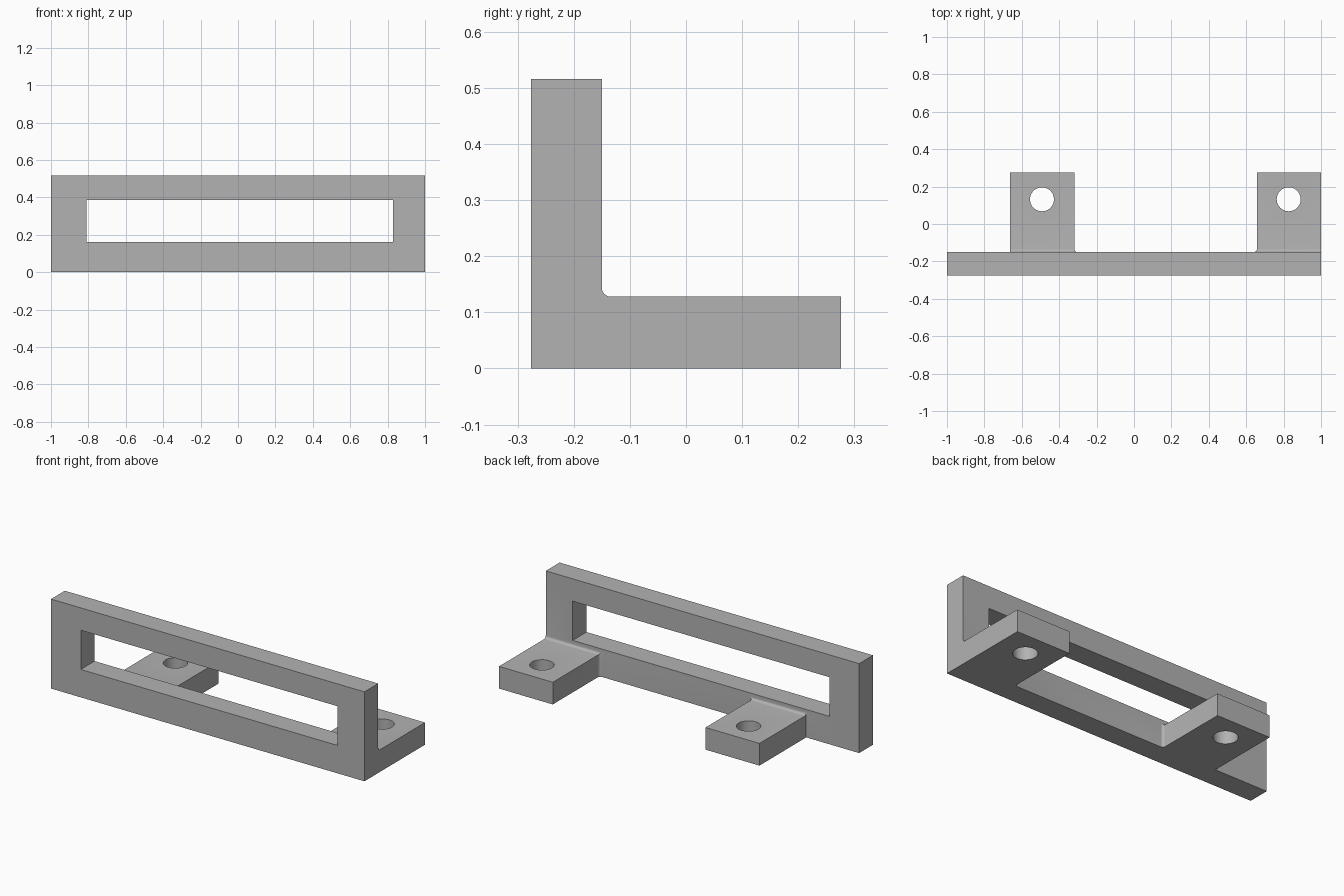
import bpy, bmesh, math
from mathutils import Matrix, Vector

if "Cube" in bpy.data.objects:
    bpy.data.objects.remove(bpy.data.objects["Cube"], do_unlink=True)

grey = bpy.data.materials.new("plain_grey")
grey.use_nodes = True
grey.diffuse_color = (0.45, 0.45, 0.45, 1)
grey.node_tree.nodes["Principled BSDF"].inputs["Base Color"].default_value = grey.diffuse_color

FRONT, PLATE_BACK, TAB_END = -0.276, -0.15, 0.276
HEIGHT, TAB_TOP = 0.516, 0.128
FILLET, STEPS = 0.016, 6


def finish(bm, name):
    bmesh.ops.recalc_face_normals(bm, faces=bm.faces)
    mesh = bpy.data.meshes.new(name)
    bm.to_mesh(mesh)
    bm.free()
    mesh.materials.append(grey)
    obj = bpy.data.objects.new(name, mesh)
    bpy.context.collection.objects.link(obj)
    return obj


def box(name, low, high):
    low, high = Vector(low), Vector(high)
    bm = bmesh.new()
    place = Matrix.Translation((low + high) / 2) @ Matrix.Diagonal((*(high - low), 1))
    bmesh.ops.create_cube(bm, size=1, matrix=place)
    return finish(bm, name)


def cylinder(name, x, y, radius):
    bm = bmesh.new()
    bmesh.ops.create_cone(bm, cap_ends=True, segments=48, radius1=radius, radius2=radius,
                          depth=1, matrix=Matrix.Translation((x, y, 0)))
    return finish(bm, name)


def tab(name, x0, x1, inner):
    """Loft along y; the top and the inner side flare into the plate as a fillet."""
    sections = [(PLATE_BACK - 0.05, FILLET)]
    for i in range(STEPS + 1):
        a = math.pi / 2 * i / STEPS
        sections.append((PLATE_BACK + FILLET * (1 - math.cos(a)), FILLET * (1 - math.sin(a))))
    sections.append((TAB_END, 0))
    bm = bmesh.new()
    rings = []
    for y, grow in sections:
        left = x0 - grow if inner < 0 else x0
        right = x1 + grow if inner > 0 else x1
        top = TAB_TOP + grow
        corners = ((left, 0), (right, 0), (right, top), (left, top))
        rings.append([bm.verts.new((x, y, z)) for x, z in corners])
    for a, b in zip(rings, rings[1:]):
        for i in range(4):
            j = (i + 1) % 4
            bm.faces.new((a[i], a[j], b[j], b[i]))
    bm.faces.new(rings[0])
    bm.faces.new(rings[-1])
    return finish(bm, name)


def combine(target, other, operation):
    mod = target.modifiers.new(operation.lower(), "BOOLEAN")
    mod.operation, mod.solver, mod.object = operation, "EXACT", other
    bpy.context.view_layer.objects.active = target
    bpy.ops.object.modifier_apply(modifier=mod.name)
    bpy.data.objects.remove(other, do_unlink=True)


# Front plate with its two mounting tabs
bracket = box("bracket", (-1, FRONT, 0), (1, PLATE_BACK, HEIGHT))
combine(bracket, tab("right_tab", -0.662, -0.318, 1), "UNION")
combine(bracket, tab("left_tab", 0.657, 1, -1), "UNION")

# Window opening and screw holes
combine(bracket, box("window_cutter", (-0.81, -0.5, 0.161), (0.828, 0, 0.387)), "DIFFERENCE")
for hole_x in (-0.492, 0.827):
    combine(bracket, cylinder("hole_cutter", hole_x, 0.132, 0.064), "DIFFERENCE")

# Merge flat areas and keep only the fillets and holes smooth
bm = bmesh.new()
bm.from_mesh(bracket.data)
bmesh.ops.remove_doubles(bm, verts=bm.verts, dist=0.0001)
bmesh.ops.dissolve_limit(bm, angle_limit=0.01, verts=bm.verts, edges=bm.edges)
bm.to_mesh(bracket.data)
bm.free()
bpy.ops.object.select_all(action="DESELECT")
bracket.select_set(True)
bpy.context.view_layer.objects.active = bracket
bpy.ops.object.shade_smooth_by_angle(angle=math.radians(30))
